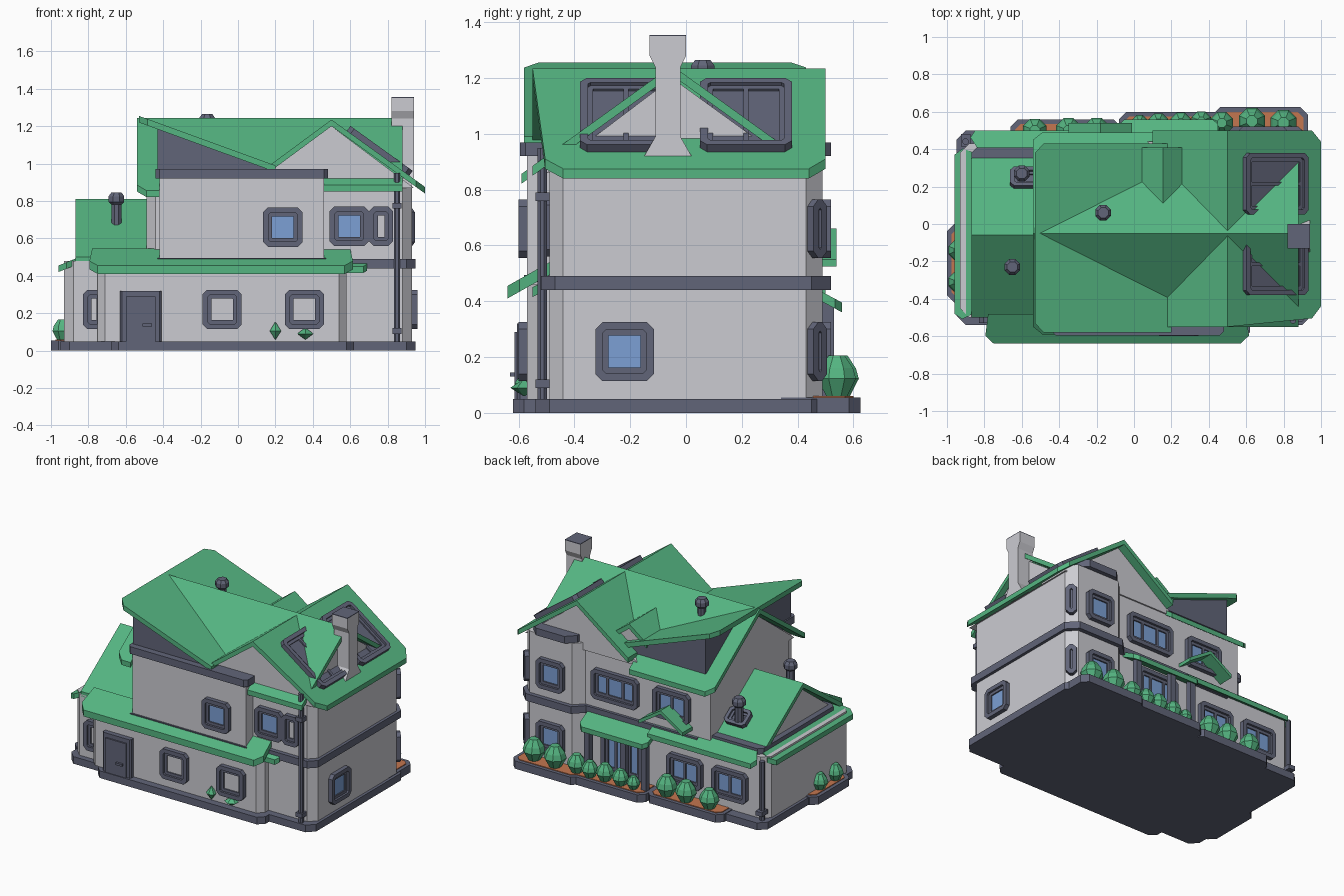
import bpy
import math
from mathutils import Vector

cube = bpy.data.objects.get("Cube")
if cube:
    bpy.data.objects.remove(cube, do_unlink=True)


def material(name, rgb):
    m = bpy.data.materials.new(name)
    m.use_nodes = True
    m.diffuse_color = (*rgb, 1)
    m.node_tree.nodes["Principled BSDF"].inputs["Base Color"].default_value = (*rgb, 1)
    return m


GREEN = material("roof_green", (0.09, 0.46, 0.22))
SLATE = material("slate_trim", (0.12, 0.13, 0.19))
WALL = material("pale_wall", (0.6, 0.6, 0.64))
GLASS = material("blue_glass", (0.2, 0.35, 0.66))
SOIL = material("soil_orange", (0.55, 0.18, 0.08))


def make(name, verts, faces, mat):
    me = bpy.data.meshes.new(name)
    me.from_pydata([tuple(v) for v in verts], [], faces)
    me.materials.append(mat)
    ob = bpy.data.objects.new(name, me)
    bpy.context.scene.collection.objects.link(ob)
    return ob


def extrude(name, pts, vec, mat):
    """Solid made by sweeping a flat polygon along a vector."""
    pts, vec, n = [Vector(p) for p in pts], Vector(vec), len(pts)
    normal = sum(((pts[i] - pts[0]).cross(pts[i + 1] - pts[0]) for i in range(1, n - 1)), Vector())
    if normal.dot(vec) < 0:
        pts.reverse()
    faces = [tuple(reversed(range(n))), tuple(range(n, 2 * n))]
    faces += [(i, (i + 1) % n, n + (i + 1) % n, n + i) for i in range(n)]
    return make(name, pts + [p + vec for p in pts], faces, mat)


def chamfer(pts, c, which=None):
    """Cut the chosen corners of a polygon."""
    out, n = [], len(pts)
    for i, p in enumerate(pts):
        p = Vector(p)
        if c and (which is None or i in which):
            for q in (pts[i - 1], pts[(i + 1) % n]):
                out.append(p + (Vector(q) - p).normalized() * c)
        else:
            out.append(p)
    return out


def box(name, x0, x1, y0, y1, z0, z1, mat, c=0.0, which=None):
    pts = [(x0, y0, z0), (x1, y0, z0), (x1, y1, z0), (x0, y1, z0)]
    return extrude(name, chamfer(pts, c, which), (0, 0, z1 - z0), mat)


def roof(name, a, b, c, d, cut=0.0, t=0.035, which=(2, 3)):
    """Roof plate: a-b is the high edge, c-d the eave."""
    return extrude(name, chamfer([a, b, c, d], cut, which), (0, 0, -t), GREEN)


def lathe(name, profile, x, y, z, mat, sides=8):
    verts, faces, n = [], [], sides
    for r, h in profile:
        for k in range(n):
            a = math.tau * (k + 0.5) / n
            verts.append((x + r * math.cos(a), y + r * math.sin(a), z + h))
    for j in range(len(profile) - 1):
        faces += [(j * n + k, j * n + (k + 1) % n, (j + 1) * n + (k + 1) % n, (j + 1) * n + k) for k in range(n)]
    faces += [tuple(reversed(range(n))), tuple(range(len(verts) - n, len(verts)))]
    return make(name, verts, faces, mat)


def ring(name, place, w, h, border, depth, cut):
    """Chamfered rectangular frame standing proud of a wall."""
    def loop(hw, hh, c, d):
        pts = [(-hw, -hh, 0), (hw, -hh, 0), (hw, hh, 0), (-hw, hh, 0)]
        return [place(p.x, p.y, d) for p in chamfer(pts, c)]
    o, i = (w / 2, h / 2, cut), (w / 2 - border, h / 2 - border, cut * 0.4)
    loops = [loop(*o, -0.02), loop(*o, depth), loop(*i, depth), loop(*i, -0.02)]
    faces = [(j * 8 + k, j * 8 + (k + 1) % 8, (j + 1) % 4 * 8 + (k + 1) % 8, (j + 1) % 4 * 8 + k)
             for j in range(4) for k in range(8)]
    make(name, [v for lp in loops for v in lp], faces, SLATE)


def window(name, centre, normal, w=0.21, h=0.21, pane=GLASS, bars=0):
    c, n, up = Vector(centre), Vector(normal), Vector((0, 0, 1))
    if abs(n.z) > 0.1:                       # tilted for roof lights
        up = n.cross(Vector((0, 1, 0))) * -1
    u = up.cross(n)

    def place(a, b, d):
        return c + u * a + up * b + n * d

    def plate(part, a0, a1, b0, b1, d, mat):
        extrude(name + part, [place(a, b, 0) for a, b in ((a0, b0), (a1, b0), (a1, b1), (a0, b1))], n * d, mat)

    ring(name + "_frame", place, w, h, 0.028, 0.03, 0.025)
    ring(name + "_sash", place, w - 0.055, h - 0.055, 0.02, 0.015, 0.004)
    plate("_pane", 0.04 - w / 2, w / 2 - 0.04, 0.04 - h / 2, h / 2 - 0.04, 0.006, pane)
    for k in range(bars):
        x = (k + 1) / (bars + 1) * w - w / 2
        plate("_bar", x - 0.009, x + 0.009, 0.04 - h / 2, h / 2 - 0.04, 0.015, SLATE)


# Plinth and planting beds
box("plinth", -0.95, 0.95, -0.54, 0.5, 0, 0.05, SLATE, 0.05)
box("front_plinth", -0.68, 0.62, -0.62, 0, 0, 0.05, SLATE, 0.04)
for x0, x1, y0, y1 in ((-0.66, -0.07, 0.3, 0.56), (-0.08, 0.52, 0.3, 0.6), (0.42, 0.93, 0.3, 0.625), (-1, -0.8, -0.42, 0)):
    box("bed_rim", x0, x1, y0, y1, 0, 0.055, SLATE, 0.04)
    box("bed_soil", x0 + 0.025, x1 - 0.025, y0 + 0.025, y1 - 0.025, 0.05, 0.06, SOIL, 0.03)

# Walls
box("main_walls", -0.49, 0.93, -0.49, 0.43, 0.05, 0.88, WALL, 0.05, (0, 1))
box("back_bay", 0.48, 0.93, 0.2, 0.49, 0.05, 0.92, WALL, 0.06, (2, 3))
box("wing_walls", -0.93, -0.3, -0.5, 0.43, 0.05, 0.48, WALL, 0.05, (0, 3))
box("front_walls", -0.75, 0.58, -0.57, 0, 0.05, 0.46, WALL, 0.04, (0, 1))
box("upper_front_bay", -0.42, 0.46, -0.57, 0, 0.45, 0.93, WALL)

# Storey bands
box("middle_band", -0.4, 0.95, -0.52, 0.45, 0.44, 0.49, SLATE, 0.05, (0, 1))
box("bay_middle_band", 0.46, 0.95, 0.2, 0.52, 0.44, 0.49, SLATE, 0.07, (2, 3))
box("bay_cap", 0.52, 0.86, 0.2, 0.52, 0.92, 0.97, SLATE, 0.06, (2, 3))
box("front_bay_sill", -0.43, 0.47, -0.58, 0, 0.47, 0.495, SLATE)
box("front_bay_cornice", -0.44, 0.48, -0.595, 0, 0.92, 0.97, SLATE, 0.02, (0, 1))
box("wing_rim", -0.87, -0.45, -0.42, 0.41, 0.46, 0.52, SLATE, 0.03, (0, 3))

# Gable walls beneath the roofs
extrude("long_gable_wall", [(-0.49, -0.5, 0.86), (-0.49, 0.42, 0.86), (-0.49, -0.05, 1.2)], (1.34, 0, 0), WALL)
extrude("cross_gable_wall", [(0.04, -0.5, 0.87), (0.94, -0.5, 0.87), (0.5, -0.5, 1.2)], (0, 0.94, 0), WALL)
extrude("shed_walls", [(-0.43, -0.55, 0.93), (0.18, -0.55, 0.93), (0.18, -0.55, 0.97), (-0.43, -0.55, 1.19)],
        (0, 0.95, 0), SLATE)

# Long roof with its ridge along x; depth is how far each piece runs down the slope
RY, RZ, SLOPE = -0.05, 1.245, 0.72
for x0, x1, side, run in ((-0.54, 0.1, 1, 0.54), (0.1, 0.88, 1, 0.4), (-0.54, -0.42, -1, 0.54),
                          (-0.42, 0.46, -1, 0.45), (0.46, 0.88, -1, 0.5)):
    y, z = RY + side * run, RZ - SLOPE * run
    roof("long_roof", (x0, RY, RZ), (x1, RY, RZ), (x1, y, z), (x0, y, z),
         0.05, which=(3,) if x0 < -0.5 else ())

# Cross roof with its ridge along y, and the rising shed roof
roof("cross_roof_right", (0.5, -0.55, 1.235), (0.5, 0.5, 1.235), (1, 0.5, 0.875), (1, -0.5, 0.875), 0.06)
roof("cross_roof_left", (0.5, -0.55, 1.235), (0.5, 0.5, 1.235), (0.1, 0.5, 0.94), (0.1, -0.55, 0.94))
roof("shed_roof", (-0.53, -0.58, 1.255), (-0.53, 0.43, 1.255), (0.2, 0.43, 0.99), (0.2, -0.58, 0.99), 0.05, which=(0, 1))
for s in (-1, 1):
    x = 0.155 + s * 0.135
    roof("small_dormer_roof", (0.155, 0.04, 1.13), (0.155, 0.41, 1.13), (x, 0.41, 1.03), (x, 0.04, 1.03))
extrude("small_dormer_wall", [(0.04, 0.39, 0.9), (0.27, 0.39, 0.9), (0.27, 0.39, 1.02), (0.155, 0.39, 1.1), (0.04, 0.39, 1.02)],
        (0, -0.3, 0), WALL)

# Wing roof and its lower skirts
for s, y in ((-1, -0.5), (1, 0.38)):
    roof("wing_roof", (-0.87, -0.06, 0.81), (-0.48, -0.06, 0.81), (-0.48, y, 0.5), (-0.87, y, 0.5))
extrude("wing_gable", [(-0.83, -0.42, 0.5), (-0.83, 0.33, 0.5), (-0.83, -0.06, 0.77)], (0.35, 0, 0), WALL)
roof("west_skirt", (-0.8, 0.36, 0.52), (-0.8, -0.45, 0.52), (-0.96, -0.53, 0.455), (-0.96, 0.42, 0.455), 0.05)
roof("north_skirt", (-0.82, 0.38, 0.52), (-0.05, 0.38, 0.52), (-0.05, 0.5, 0.45), (-0.9, 0.5, 0.45), 0.05, which=(3,))
roof("porch_skirt", (-0.08, 0.42, 0.47), (0.45, 0.42, 0.47), (0.45, 0.56, 0.395), (-0.08, 0.56, 0.395), 0.03)
roof("front_skirt", (-0.78, -0.48, 0.545), (0.6, -0.48, 0.545), (0.62, -0.64, 0.455), (-0.8, -0.64, 0.455), 0.05, 0.045)
roof("corner_skirt", (0.5, -0.45, 0.5), (0.66, -0.45, 0.5), (0.7, -0.55, 0.45), (0.5, -0.55, 0.45), 0.03)
for s in (-1, 1):
    x = -0.18 + s * 0.17
    roof("back_awning", (-0.18, 0.4, 0.66), (-0.18, 0.54, 0.66), (x, 0.54, 0.55), (x, 0.4, 0.55), t=0.025)

# Windows
S, N, E = (0, -1, 0), (0, 1, 0), (1, 0, 0)
for x in (-0.085, 0.355):
    window("front_window", (x, -0.57, 0.22), S, pane=WALL)
window("upper_front_window", (0.24, -0.57, 0.66), S)
window("corner_window", (0.595, -0.49, 0.665), S)
window("corner_side_window", (0.765, -0.49, 0.665), S, w=0.13, pane=WALL)
window("wing_front_window", (-0.77, -0.5, 0.22), S, w=0.12, pane=WALL)
window("right_window", (0.93, -0.22, 0.22), E)
for z in (0.22, 0.66):
    window("bay_window", (0.7, 0.49, z), N)
    window("bay_corner_window", (0.9, 0.46, z), Vector((1, 1, 0)).normalized(), w=0.07)
window("wide_back_window", (0.24, 0.43, 0.665), N, w=0.36, bars=2)
window("upper_back_window", (-0.2, 0.43, 0.665), N, w=0.28, bars=1)
for x in (-0.3, -0.65):
    window("wing_back_window", (x, 0.43, 0.23), N, w=0.27, bars=1)
window("porch_glass_door", (0.18, 0.43, 0.23), N, w=0.32, h=0.34, bars=2)
tilt = Vector((0.72, 0, 1)).normalized()
for y in (-0.215, 0.215):
    window("roof_light", (0.75, y, 1.057), tilt, w=0.33, h=0.41, pane=SLATE, bars=1)
window("wing_roof_light", (-0.58, 0.24, 0.6), Vector((0, 0.7, 1)).normalized(), w=0.15, h=0.2, pane=SLATE)

# Front door with handle
box("front_door_frame", -0.63, -0.41, -0.605, -0.5, 0.05, 0.32, SLATE, 0.01, (0, 1))
box("front_door", -0.6, -0.44, -0.615, -0.55, 0.05, 0.29, SLATE)
box("door_handle", -0.51, -0.46, -0.63, -0.6, 0.13, 0.145, SLATE)

# Porch columns
for x in (-0.04, 0.12, 0.4):
    box("porch_column", x - 0.02, x + 0.02, 0.49, 0.53, 0.05, 0.4, SLATE)

# Drainpipes with brackets
for x, y, top in ((0.85, -0.515, 0.95), (-0.9, 0.44, 0.46)):
    lathe("drainpipe", [(0.018, 0), (0.018, top - 0.05)], x, y, 0.05, SLATE)
    for z in (0.09, 0.76):
        if z < top:
            box("pipe_bracket", x - 0.025, x + 0.025, y - 0.025, y + 0.04, z, z + 0.03, SLATE)

# Chimney with flared foot and head
CX, CY = 0.88, -0.065
prof = [(0.085, 0.92), (0.045, 0.99), (0.045, 1.24), (0.065, 1.28), (0.065, 1.35)]
side = [(CX - 0.06, CY + s * r, z) for s, seq in ((1, prof), (-1, prof[::-1])) for r, z in seq]
extrude("chimney", side, (0.12, 0, 0), WALL)
box("chimney_top", CX - 0.06, CX + 0.06, CY - 0.065, CY + 0.065, 1.35, 1.355, SLATE)

# Roof vents
for x, y, z in ((-0.65, -0.23, 0.66), (-0.6, 0.27, 0.58), (-0.165, 0.06, 1.08)):
    lathe("roof_vent", [(0.028, 0), (0.028, 0.12), (0.045, 0.135), (0.045, 0.165), (0.03, 0.185)], x, y, z, SLATE)

# Bushes
EGG = [(0.5, 0), (1, 0.45), (0.85, 0.7), (0.42, 1)]
bushes = [(0.8, 0.54, 1), (0.63, 0.55, 1), (0.47, 0.54, 0.85), (0.36, 0.55, 0.75), (0.25, 0.54, 0.8), (0.13, 0.54, 0.75),
          (0.03, 0.54, 0.6), (-0.2, 0.5, 0.95), (-0.35, 0.5, 0.95), (-0.53, 0.5, 0.9), (-0.94, -0.14, 0.75), (-0.94, -0.31, 0.75)]
for x, y, s in bushes:
    lathe("bush", [(r * 0.075 * s, h * 0.15 * s) for r, h in EGG], x, y, 0.055, GREEN)
for x, w, h in ((0.2, 0.035, 0.09), (0.36, 0.05, 0.06)):
    lathe("front_sprout", [(0.002, 0), (w, h / 2), (w * 0.1, h)], x, -0.58, 0.06, GREEN, 6)
